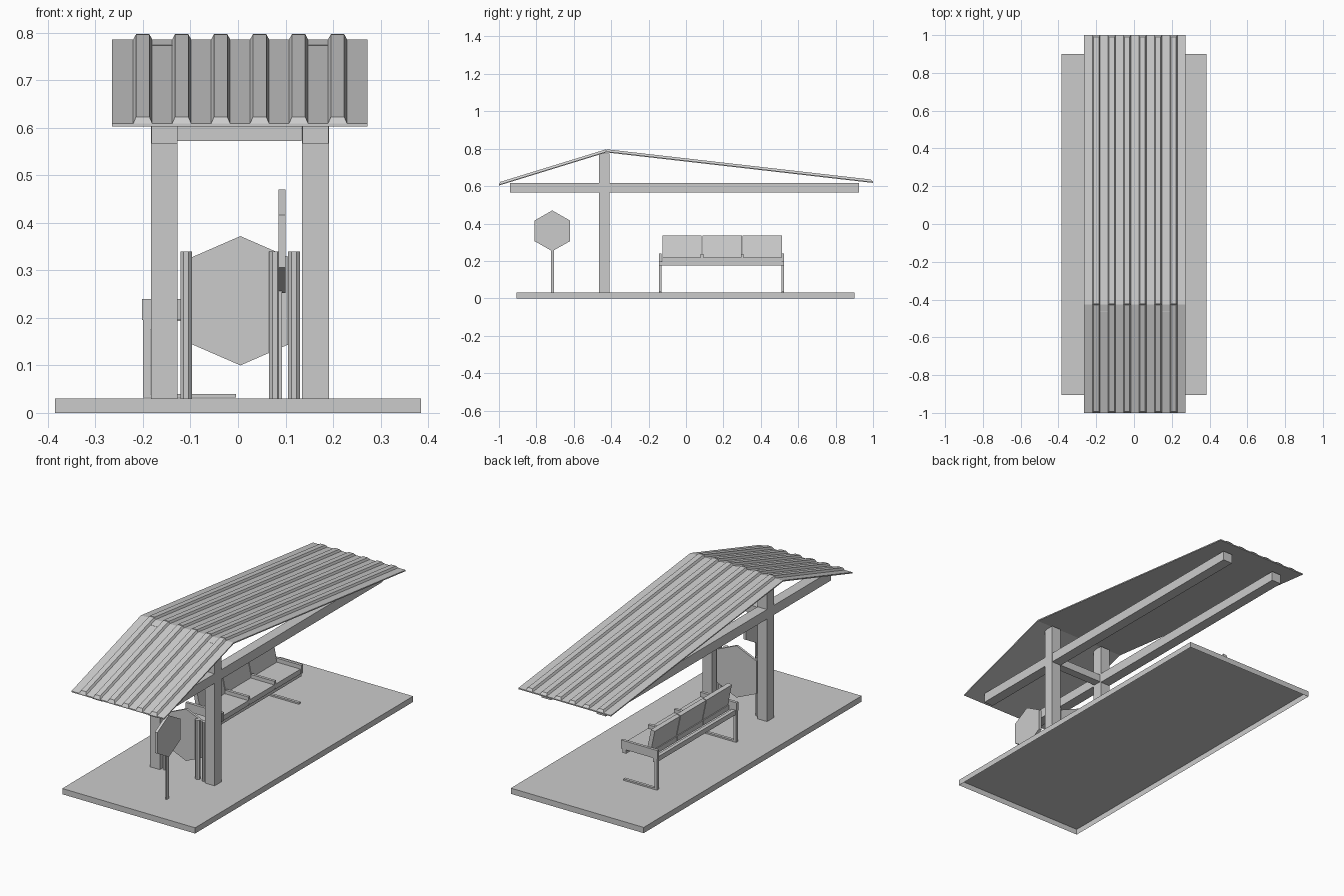
import bpy, bmesh, math
from mathutils import Vector

if "Cube" in bpy.data.objects:
    bpy.data.objects.remove(bpy.data.objects["Cube"])

CX = 0.004  # shelter centreline


def mesh_object(name, verts, faces):
    me = bpy.data.meshes.new(name)
    bm = bmesh.new()
    vs = [bm.verts.new(v) for v in verts]
    for f in faces:
        bm.faces.new([vs[i] for i in f])
    bmesh.ops.recalc_face_normals(bm, faces=bm.faces)
    bm.to_mesh(me)
    bm.free()
    ob = bpy.data.objects.new(name, me)
    bpy.context.collection.objects.link(ob)
    return ob


def loft(name, ring_a, ring_b):
    """Closed solid between two rings with equal point counts."""
    n = len(ring_a)
    sides = [(i, (i + 1) % n, n + (i + 1) % n, n + i) for i in range(n)]
    caps = [tuple(range(n)), tuple(range(n, 2 * n))]
    return mesh_object(name, list(ring_a) + list(ring_b), sides + caps)


def prism(name, pts, axis, a, b):
    """Extrude a 2D profile along x (pts = y,z), y (pts = x,z) or z (pts = x,y)."""
    def place(p, t):
        return {'x': (t, p[0], p[1]), 'y': (p[0], t, p[1]), 'z': (p[0], p[1], t)}[axis]
    return loft(name, [place(p, a) for p in pts], [place(p, b) for p in pts])


def box(name, x0, x1, y0, y1, z0, z1):
    return prism(name, [(x0, y0), (x1, y0), (x1, y1), (x0, y1)], 'z', z0, z1)


# Base slab, open underneath
base = box("base_slab", -0.385, 0.385, -0.905, 0.9, 0, 0.03)
bm = bmesh.new()
bm.from_mesh(base.data)
bottom = [f for f in bm.faces if f.calc_center_median().z < 0.001]
bmesh.ops.delete(bm, geom=bottom, context='FACES_ONLY')
bm.to_mesh(base.data)
bm.free()

# Columns and long beams on both sides, with a cross beam
for s in (-1, 1):
    x = CX + s * 0.159
    box("column", x - 0.028, x + 0.028, -0.466, -0.41, 0.03, 0.774)
    box("roof_beam", x - 0.0275, x + 0.0275, -0.94, 0.925, 0.567, 0.617)
box("cross_beam", -0.128, 0.134, -0.46, -0.415, 0.572, 0.612)

# Folded roof sheet
front, ridge, back = (-1.0, 0.609), (-0.425, 0.786), (1.0, 0.623)
T = 0.006
prism("roof_sheet",
      [front, ridge, back, (back[0], back[1] - T), (ridge[0], ridge[1] - T),
       (front[0], front[1] - T)], 'x', -0.265, 0.272)

# Raised roof ribs on both slopes
for i in range(6):
    x = CX - 0.2045 + i * 0.082
    for eave in (front, back):
        a, b = Vector((0, *ridge)), Vector((0, *eave))
        d = (b - a).normalized()
        up = Vector((0, -d.z, d.y)) * (1 if d.y > 0 else -1)

        def section(p, inset):
            base_pts = [p + Vector((x + o, 0, 0)) for o in (-0.020, 0.020)]
            top_pts = [p + up * 0.011 - d * inset + Vector((x + o, 0, 0)) for o in (0.014, -0.014)]
            return base_pts + top_pts
        loft("roof_rib", section(a, 0), section(b, 0.012))


# Hexagonal panels, point upward
def hexagon(cu, cz, half_w, half_h, shoulder):
    return [(cu, cz + half_h), (cu + half_w, cz + shoulder), (cu + half_w, cz - shoulder),
            (cu, cz - half_h), (cu - half_w, cz - shoulder), (cu - half_w, cz + shoulder)]


# Roadside sign and pole
prism("stop_sign", hexagon(-0.715, 0.361, 0.095, 0.109, 0.055), 'x', 0.085, 0.1)
box("sign_pole", 0.085, 0.093, -0.723, -0.706, 0.03, 0.27)

# Notice panel between the columns, held by slim octagonal posts
prism("notice_panel", hexagon(0.005, 0.236, 0.115, 0.136, 0.086), 'y', -0.437, -0.425)
for px in (-0.109, 0.078, 0.118):
    ring = [(px + 0.0135 * math.cos(math.pi / 8 + k * math.pi / 4),
             -0.444 + 0.0135 * math.sin(math.pi / 8 + k * math.pi / 4)) for k in range(8)]
    prism("panel_post", ring, 'z', 0.03, 0.34)

# Bench end frames: foot, upright and arm
Y0, Y1 = -0.145, 0.525
for y in (Y0, Y1 - 0.015):
    box("bench_foot", -0.2, -0.004, y, y + 0.015, 0.032, 0.04)
    box("bench_leg", -0.2, -0.184, y, y + 0.015, 0.032, 0.2)
    box("bench_arm", -0.202, 0.01, y, y + 0.015, 0.195, 0.24)

# Bench seat frame, three seats with reclined backs
box("seat_frame", -0.195, -0.175, Y0, Y1, 0.175, 0.2)
box("seat_frame_front", -0.02, 0.0, Y0, Y1, 0.175, 0.2)
for i in range(3):
    y0 = -0.126 + i * 0.2145
    y1 = y0 + 0.21
    box("seat", -0.16, 0.005, y0, y1, 0.193, 0.219)
    prism("seat_back", [(-0.13, 0.21), (-0.157, 0.335), (-0.178, 0.33), (-0.152, 0.205)],
          'y', y0, y1)
    if i:
        box("seat_divider", -0.13, 0.005, y0 - 0.01, y0 + 0.005, 0.2, 0.238)
